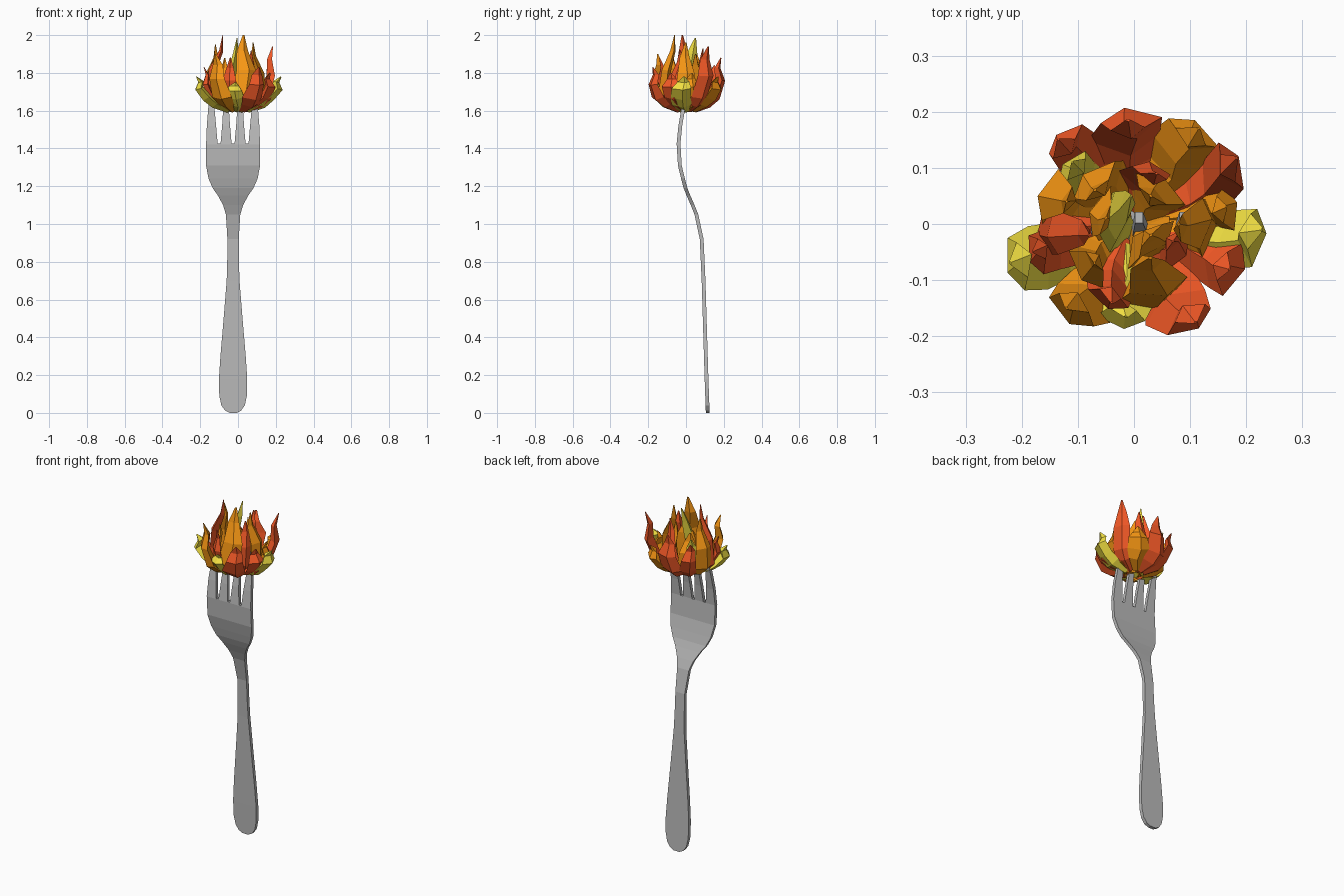
import bpy, bmesh, random
from mathutils import Vector
random.seed(4)

CX = -0.026  # fork centre line


def material(name, rgb):
    m = bpy.data.materials.new(name)
    m.diffuse_color = (*rgb, 1)
    return m


def finish(name, bm, mat):
    bmesh.ops.recalc_face_normals(bm, faces=bm.faces)
    me = bpy.data.meshes.new(name)
    bm.to_mesh(me)
    bm.free()
    ob = bpy.data.objects.new(name, me)
    bpy.context.collection.objects.link(ob)
    me.materials.append(mat)
    return ob


def loft(bm, rings):
    """Skin a list of closed point rings and cap both ends."""
    vs = [[bm.verts.new(p) for p in r] for r in rings]
    n = len(vs[0])
    for a, b in zip(vs, vs[1:]):
        for i in range(n):
            bm.faces.new((a[i], a[(i + 1) % n], b[(i + 1) % n], b[i]))
    bm.faces.new(vs[0])
    bm.faces.new(vs[-1])


# side profile of the fork: (z, y)
SIDE = [(0, .115), (.2, .108), (.7, .093), (.92, .083), (1.06, .053), (1.18, .0),
        (1.30, -.032), (1.42, -.040), (1.52, -.030), (1.62, -.013), (1.74, .014)]


def side_y(z):
    for (z0, y0), (z1, y1) in zip(SIDE, SIDE[1:]):
        if z <= z1:
            return y0 + (y1 - y0) * (z - z0) / (z1 - z0)
    return SIDE[-1][1]


def slab(z, x0, x1, t=.01):
    y = side_y(z)
    return [(CX + x0, y - t, z), (CX + x1, y - t, z), (CX + x1, y + t, z), (CX + x0, y + t, z)]


# fork handle and head: (z, half width)
steel = material("steel", (.5, .5, .5))
OUTLINE = [(0, .018), (.012, .042), (.04, .062), (.09, .073), (.18, .075), (.30, .067),
           (.50, .050), (.70, .034), (.80, .031), (.92, .030), (1.05, .038), (1.10, .053),
           (1.15, .080), (1.19, .108), (1.24, .130), (1.31, .143), (1.425, .143)]
bm = bmesh.new()
loft(bm, [slab(z, -w, w) for z, w in OUTLINE])
finish("fork_handle_and_head", bm, steel)

# four tapering tines, mirrored in pairs: (z, inner edge, outer edge)
INNER = [(1.42, .007, .067), (1.44, .009, .065), (1.52, .016, .058), (1.62, .023, .052), (1.73, .028, .042)]
OUTER = [(1.42, .081, .143), (1.44, .083, .142), (1.52, .090, .139), (1.62, .099, .131), (1.73, .107, .121)]
bm = bmesh.new()
for tine in (INNER, OUTER):
    for s in (-1, 1):
        loft(bm, [slab(z, s * a, s * b) for z, a, b in tine])
finish("fork_tines", bm, steel)


def flame(bm, bx, by, tx, ty, tz, w):
    """One faceted tongue: root near the middle, belly outside, pointed tip."""
    belly, tip = Vector((bx, by, 1.675)), Vector((tx, ty, tz))
    root = Vector((bx * .3, by * .3, 1.605))
    mid = belly.lerp(tip, .42) + Vector((bx, by, 0)) * .1
    high = belly.lerp(tip, .74) - Vector((bx, by, 0)) * .06
    low = belly.lerp(root, .35) - Vector((0, 0, .012))
    path = [root, low, belly, mid, high, tip]
    out = Vector((bx, by, 0)).normalized()
    side = Vector((-out.y, out.x, 0))
    rings = []
    for i, (p, k) in enumerate(zip(path, (.6, .95, 1.05, .9, .55, .08))):
        d = (path[min(i + 1, 5)] - path[max(i - 1, 0)]).normalized()
        nrm = side.cross(d).normalized()
        r = w * k * random.uniform(.95, 1.15)
        sh = side * random.uniform(-.2, .2) * r
        rings.append([p + sh + side * a * r + nrm * b * r * .6
                      for a, b in ((-1, .2), (-.15, -.85), (1, .1), (.2, .85))])
    loft(bm, rings)


# tongues per colour: belly x, y, tip x, y, z, half width
RED = [(.14, .07, .183, .118, 1.94, .046), (-.01, .15, -.01, .185, 1.88, .055),
       (-.10, .12, -.135, .15, 1.84, .042), (-.15, -.01, -.08, -.02, 2.0, .042),
       (.15, -.06, .17, -.08, 1.80, .048), (.08, -.14, .11, -.175, 1.83, .052),
       (-.05, -.10, -.04, -.14, 1.88, .040), (.07, -.05, .07, -.03, 1.92, .040),
       (-.14, -.05, -.18, -.05, 1.83, .036), (.02, .08, .04, .09, 1.93, .040)]
ORANGE = [(-.14, .05, -.12, .04, 1.95, .048), (.08, .13, .115, .17, 1.78, .050),
          (-.09, -.13, -.12, -.15, 1.90, .052), (.03, -.12, .03, -.06, 2.0, .052),
          (.12, -.01, .08, .0, 1.96, .046), (.04, .06, .03, .05, 1.90, .050),
          (-.08, -.07, -.07, -.07, 1.88, .044), (-.06, .07, -.07, .06, 1.86, .050),
          (.14, .03, .165, .03, 1.80, .040), (-.05, .02, -.05, .01, 1.85, .050),
          (.03, -.03, .03, -.02, 1.86, .050)]
YELLOW = [(-.17, -.05, -.22, -.07, 1.78, .054), (.17, -.02, .228, -.01, 1.78, .052),
          (-.02, -.14, -.015, -.165, 1.75, .048), (-.04, .0, -.005, .05, 1.985, .046),
          (-.09, .08, -.11, .11, 1.85, .040)]
for name, rgb, tongues in (("red", (.90, .10, .02), RED), ("orange", (.93, .31, .007), ORANGE),
                           ("yellow", (.88, .74, .055), YELLOW)):
    bm = bmesh.new()
    for t in tongues:
        flame(bm, *t)
    finish(name + "_flames", bm, material(name, rgb))
